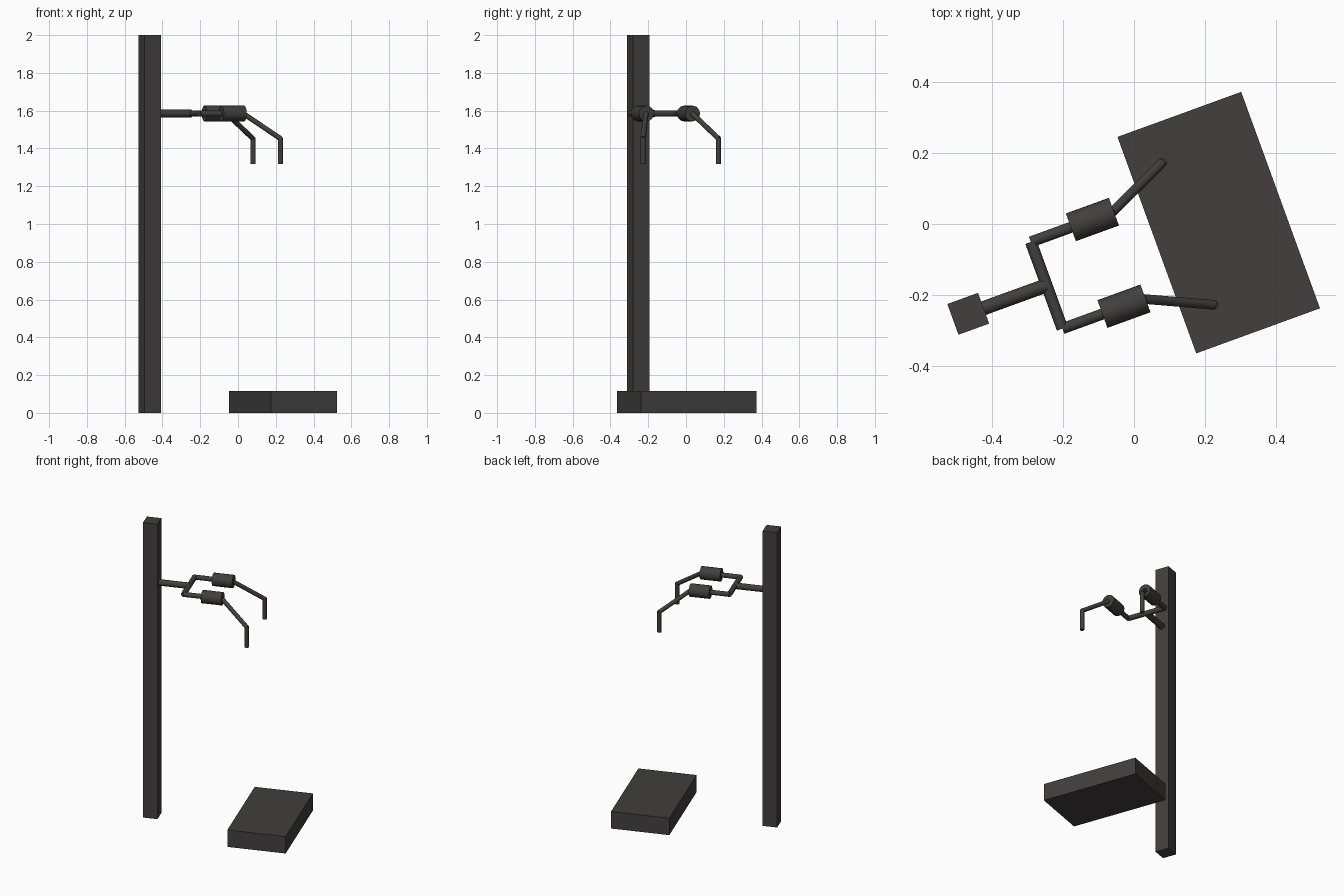
import bpy
import math
from mathutils import Matrix, Vector

cube = bpy.data.objects.get("Cube")
if cube:
    bpy.data.objects.remove(cube, do_unlink=True)

mat = bpy.data.materials.new("dark warm grey")
mat.use_nodes = True
colour = (0.054, 0.049, 0.047, 1)
mat.diffuse_color = colour
mat.node_tree.nodes["Principled BSDF"].inputs["Base Color"].default_value = colour

# Local frame: post axis at the origin, +x points along the arm
FRAME = Matrix.Translation((-0.467, -0.253, 0)) @ Matrix.Rotation(math.radians(20), 4, "Z")


def finish(name, matrix):
    obj = bpy.context.object
    obj.name = name
    obj.matrix_world = FRAME @ matrix
    obj.data.materials.append(mat)
    return obj


def box(name, x, size):
    bpy.ops.mesh.primitive_cube_add(size=1)
    return finish(name, Matrix.Translation((x, 0, size[2] / 2)) @ Matrix.Diagonal((*size, 1)))


def rod(name, start, end, radius):
    a, b = Vector(start), Vector(end)
    bpy.ops.mesh.primitive_cylinder_add(vertices=24, radius=radius, depth=(b - a).length)
    bpy.ops.object.shade_smooth_by_angle(angle=math.radians(40))
    turn = (b - a).to_track_quat("Z", "Y").to_matrix().to_4x4()
    return finish(name, Matrix.Translation((a + b) / 2) @ turn)


# Upright and floor slab
box("post", 0, (0.092, 0.092, 2))
box("base_slab", 0.751, (0.371, 0.649, 0.115))

# Fork carried by the post
ARM_Z = 1.585
FORK_X, HALF = 0.235, 0.13
rod("main_arm", (0.03, 0, ARM_Z), (FORK_X, 0, ARM_Z), 0.02)
rod("crossbar", (FORK_X, -HALF, ARM_Z), (FORK_X, HALF, ARM_Z), 0.0165)

# Two matching branches, one on each side of the main arm
for side, label in ((1, "left"), (-1, "right")):
    y = side * HALF
    tip_y = side * 0.213
    rod(label + "_branch", (FORK_X, y, ARM_Z), (0.37, y, ARM_Z), 0.0155)
    rod(label + "_barrel", (0.355, y, ARM_Z), (0.484, y, ARM_Z), 0.0415)
    rod(label + "_sloped_rod", (0.479, y, ARM_Z), (0.659, tip_y, 1.452), 0.0135)
    rod(label + "_tip", (0.659, tip_y, 1.457), (0.659, tip_y, 1.317), 0.0135)
